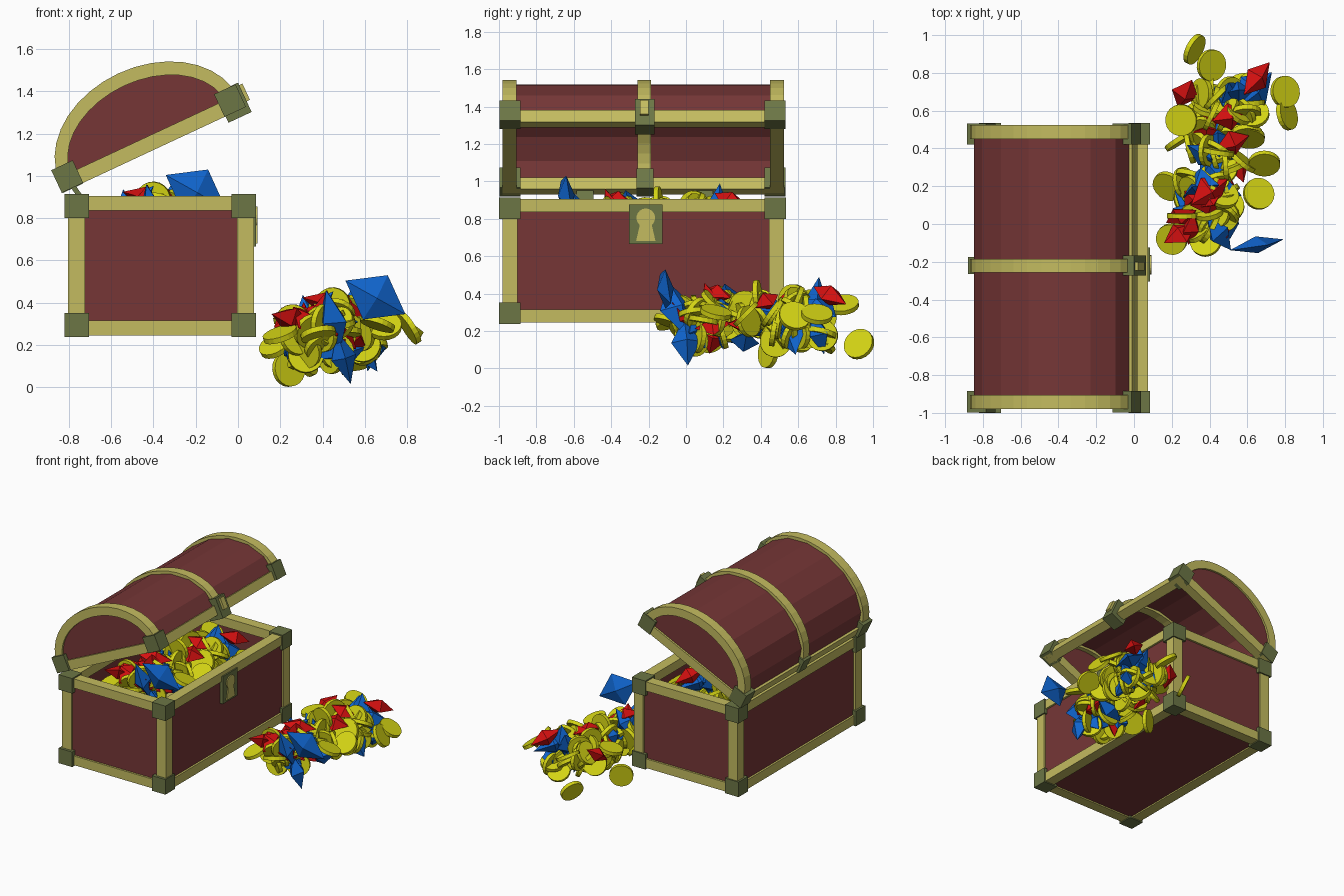
import bpy, bmesh, math, random
from mathutils import Matrix, Vector, Euler

if "Cube" in bpy.data.objects:
    bpy.data.objects.remove(bpy.data.objects["Cube"])

random.seed(7)

def material(name, r, g, b):
    m = bpy.data.materials.new(name)
    m.diffuse_color = (r, g, b, 1)
    m.use_nodes = True
    m.node_tree.nodes["Principled BSDF"].inputs["Base Color"].default_value = m.diffuse_color
    return m

WOOD = material("dark red wood", .18, .037, .037)
TRIM = material("pale brass", .55, .50, .115)
IRON = material("olive iron", .15, .18, .06)
GOLD = material("gold", .66, .66, .007)
BLUE = material("sapphire blue", .005, .13, .62)
RED = material("ruby red", .66, .005, .005)

def finish(name, bm, mat, M=Matrix()):
    bmesh.ops.recalc_face_normals(bm, faces=bm.faces)
    me = bpy.data.meshes.new(name)
    bm.to_mesh(me)
    bm.free()
    me.materials.append(mat)
    ob = bpy.data.objects.new(name, me)
    ob.matrix_world = M
    bpy.context.collection.objects.link(ob)
    return ob

def boxes(name, items, mat, M=Matrix()):
    """One object made of boxes, each given as (x0, x1, y0, y1, z0, z1)."""
    bm = bmesh.new()
    for x0, x1, y0, y1, z0, z1 in items:
        T = Matrix.Translation(((x0 + x1) / 2, (y0 + y1) / 2, (z0 + z1) / 2))
        S = Matrix.Diagonal((x1 - x0, y1 - y0, z1 - z0, 1))
        bmesh.ops.create_cube(bm, size=1, matrix=T @ S)
    return finish(name, bm, mat, M)

def prism(name, pts, axis_fn, d0, d1, mat, M=Matrix()):
    """Extrude a closed 2D profile between two depths."""
    bm = bmesh.new()
    face = bm.faces.new([bm.verts.new(axis_fn(p, d0)) for p in pts])
    ext = bmesh.ops.extrude_face_region(bm, geom=[face])
    shift = Vector(axis_fn((0, 0), d1)) - Vector(axis_fn((0, 0), d0))
    bmesh.ops.translate(bm, vec=shift, verts=[g for g in ext["geom"] if isinstance(g, bmesh.types.BMVert)])
    return finish(name, bm, mat, M)

def arc(a, h, n):
    return [(a * math.cos(math.pi * i / n), h * math.sin(math.pi * i / n)) for i in range(n + 1)]

def along_y(p, d):
    return (p[0], d, p[1])

def along_x(p, d):
    return (d, p[0], p[1])

# chest body: open box of wooden panels
X0, X1, Y0, Y1, Z0, Z1 = -.79, .06, -.965, .51, .255, .895
t = .03
boxes("chest_panels", [
    (X0, X1, Y0, Y1, Z0, Z0 + t),
    (X0, X0 + t, Y0, Y1, Z0, Z1), (X1 - t, X1, Y0, Y1, Z0, Z1),
    (X0, X1, Y0, Y0 + t, Z0, Z1), (X0, X1, Y1 - t, Y1, Z0, Z1)], WOOD)

# brass edge bars and iron corners of the body
w = .08
xs = [(-.805, -.805 + w), (.075 - w, .075)]
ys = [(-.98, -.98 + w), (.525 - w, .525)]
zs = [(.245, .315), (.835, .905)]
bars = [x + y + (.245, .905) for x in xs for y in ys]
bars += [x + (-.98, .525) + z for x in xs for z in zs]
bars += [(-.805, .075) + y + z for y in ys for z in zs]
boxes("chest_edge_bars", bars, TRIM)
boxes("chest_corners", [x + y + z for x in [(-.82, -.705), (-.03, .085)]
                        for y in [(-1.0, -.885), (.42, .535)]
                        for z in [(.237, .352), (.80, .915)]], IRON)

# lock plate with raised keyhole
LY = -.215
boxes("lock_plate", [(.06, .085, LY - .09, LY + .09, .665, .875)], IRON)
head = [(LY + .05 * math.cos(math.radians(q)), .805 + .05 * math.sin(math.radians(q))) for q in range(-50, 231, 20)]
prism("keyhole", [(LY - .052, .68), (LY + .052, .68)] + head, along_x, .08, .092, TRIM)

# lid, modelled flat and tilted open
LID = Matrix.Translation((-.42, 0, 1.17)) @ Matrix.Rotation(math.radians(-25), 4, 'Y')
prism("lid_shell", arc(.448, .328, 8) + arc(.425, .305, 8)[::-1], along_y, Y0, Y1, WOOD, LID)
for i, y in enumerate((Y0, Y1 - .025)):
    prism(f"lid_end_panel_{i}", arc(.44, .318, 16), along_y, y, y + .025, WOOD, LID)
for name, y0, y1 in [("front", -.98, -.905), ("middle", -.258, -.186), ("back", .45, .525)]:
    prism("lid_band_" + name, arc(.467, .347, 18) + arc(.405, .282, 18)[::-1], along_y, y0, y1, TRIM, LID)
lid_bars = [(s * .425 - .035, s * .425 + .035, -.98, .525, -.052, .018) for s in (-1, 1)]
lid_bars += [(-.46, .46) + y + (-.052, .018) for y in [(-.98, -.905), (.45, .525)]]
boxes("lid_edge_bars", lid_bars, TRIM, LID)
boxes("lid_corners", [(s * .425 - .056, s * .425 + .056) + y + (-.052, .066)
                      for s in (-1, 1) for y in [(-.997, -.885), (.42, .532)]], IRON, LID)

# clasp blocks on the middle band, hasp and hinges
boxes("lid_clasp", [(.374, .495, -.272, -.168, -.085, .068),
                    (-.478, -.37, -.265, -.175, -.055, .06)], IRON, LID)
boxes("lid_hasp", [(.49, .512, -.245, -.2, -.03, .055)], TRIM, LID)
HINGE = Matrix.Translation((-.77, 0, .935)) @ Matrix.Rotation(math.radians(-35), 4, 'Y')
boxes("hinges", [(-.012, .012, y - .045, y + .045, -.05, .05) for y in (-.54, .1)], IRON, HINGE)

# treasure heap: built once, then repeated inside the chest
def add_coin(bm, M):
    return bmesh.ops.create_cone(bm, cap_ends=True, segments=20, radius1=.084, radius2=.084,
                                 depth=.026, matrix=M)["verts"]

def add_gem(bm, M, size):
    return bmesh.ops.create_uvsphere(bm, u_segments=4, v_segments=2, radius=1,
                                     matrix=M @ Matrix.Diagonal((*size, 1)))["verts"]

def keep_above(bm, verts):
    low = min(v.co.z for v in verts)
    if low < 0.02:
        bmesh.ops.translate(bm, vec=(0, 0, .02 - low), verts=verts)

def heap_spot():
    y = random.uniform(-.05, .74)
    f = (y + .05) / .8
    a, r = random.uniform(0, 2 * math.pi), math.sqrt(random.random())
    return Vector((.34 + .19 * f + (.13 + .06 * f) * r * math.cos(a), y, .25 + .02 * f + .13 * r * math.sin(a)))

def random_pose():
    turn = Euler([random.uniform(0, 6.28) for _ in range(3)])
    return Matrix.Translation(heap_spot()) @ turn.to_matrix().to_4x4()

coins, sapphires, rubies = bmesh.new(), bmesh.new(), bmesh.new()
for pos, n in [((.32, .925, .13), (.8, -.4, .4)), ((.80, .70, .29), (.5, .1, .8)),
               ((.69, .32, .29), (0, -.7, .7)), ((.2, -.08, .25), (-.3, -.3, .9)),
               ((.32, .02, .15), (.1, -1, .2)), ((.24, .44, .086), (.5, -.8, .1)),
               ((.41, .84, .34), (.5, -.1, .8)), ((.81, .58, .28), (.8, .2, .5)),
               ((.25, .55, .33), (-.2, -.1, .95)), ((.18, .2, .2), (-.4, -.5, .7)),
               ((.66, .16, .3), (.3, .2, .9)), ((.38, -.09, .25), (-.2, .3, .9))]:
    q = Vector(n).to_track_quat('Z', 'Y').to_matrix().to_4x4()
    add_coin(coins, Matrix.Translation(pos) @ q)
for _ in range(85):
    keep_above(coins, add_coin(coins, random_pose()))

BIG, SMALL = (.15, .11, .06), (.10, .075, .05)
for bm, pos, rot, size in [
        (sapphires, (.65, -.11, .425), (.1, .5, .2), (.165, .045, .12)),
        (sapphires, (.45, -.05, .32), (.3, 1.2, .9), BIG),
        (sapphires, (.63, .70, .32), (.4, .3, .8), BIG),
        (sapphires, (.5, .0, .14), (.2, 1.3, .3), (.13, .08, .06)),
        (sapphires, (.58, .57, .2), (.9, 1.0, .2), BIG),
        (rubies, (.27, .69, .33), (.3, -.6, 1.1), SMALL),
        (rubies, (.65, .77, .39), (.3, .4, .9), (.12, .07, .06)),
        (rubies, (.40, .17, .40), (.2, .2, .6), (.12, .09, .05)),
        (rubies, (.52, .43, .36), (.5, .2, .4), SMALL),
        (rubies, (.25, .04, .33), (.8, -.5, .4), SMALL)]:
    add_gem(bm, Matrix.Translation(pos) @ Euler(rot).to_matrix().to_4x4(), size)
for _ in range(20):
    keep_above(sapphires, add_gem(sapphires, random_pose(), (.125, .08, .06)))
for _ in range(15):
    keep_above(rubies, add_gem(rubies, random_pose(), SMALL))

for name, bm, mat in [("coins", coins, GOLD), ("sapphires", sapphires, BLUE), ("rubies", rubies, RED)]:
    ob = finish("spilled_" + name, bm, mat)
    inside = ob.copy()
    inside.name = "chest_" + name
    inside.matrix_world = Matrix.Translation((-.85, -.53, .50))
    bpy.context.collection.objects.link(inside)
